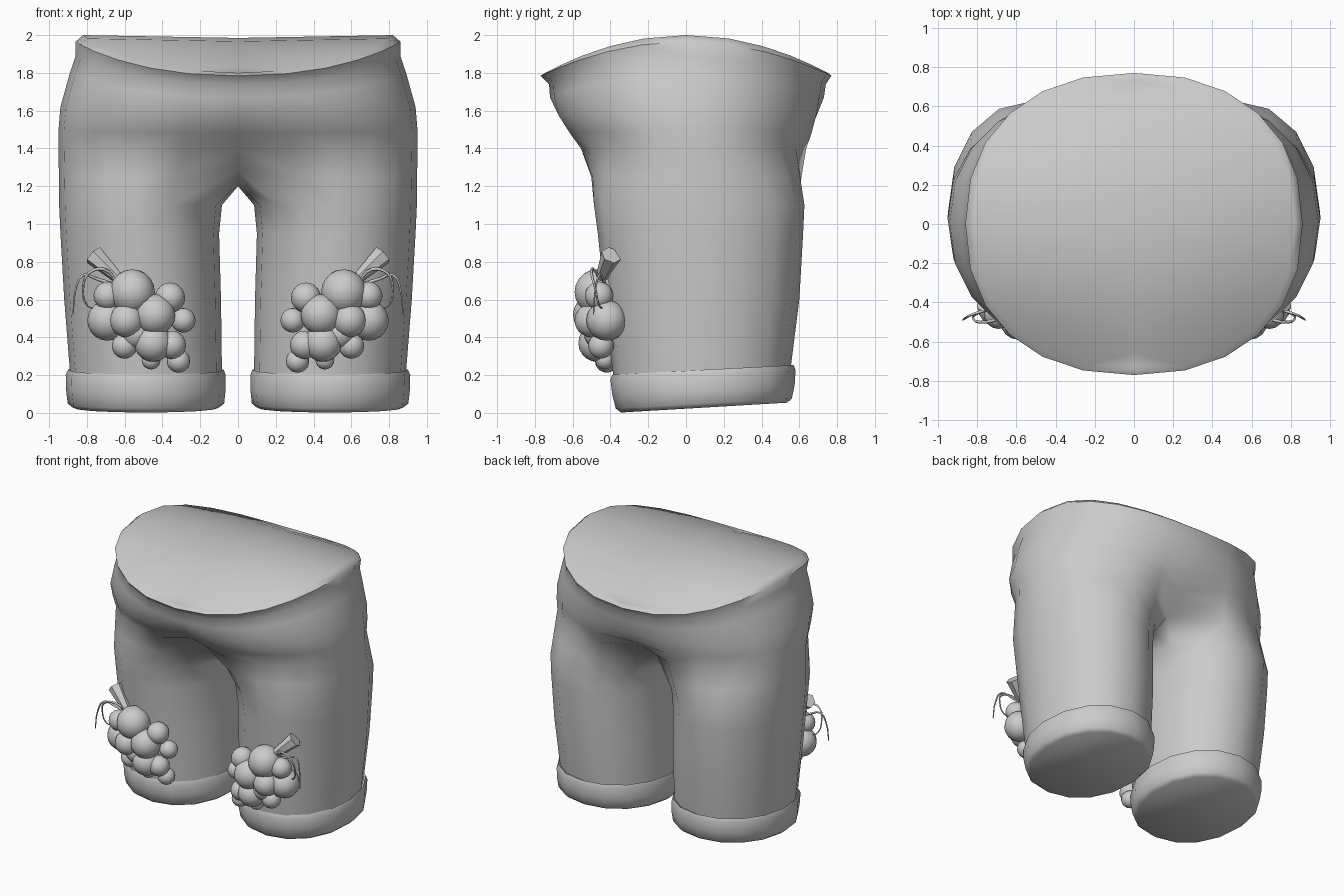
import bpy, bmesh, math
from mathutils import Vector

if "Cube" in bpy.data.objects:
    bpy.data.objects.remove(bpy.data.objects["Cube"])

grey = bpy.data.materials.new("soft grey")
grey.diffuse_color = (0.6, 0.6, 0.6, 1)
grey.use_nodes = True
grey.node_tree.nodes["Principled BSDF"].inputs["Base Color"].default_value = grey.diffuse_color


def finish(ob, angle=50, mirror=True):
    ob.data.materials.append(grey)
    bpy.ops.object.select_all(action='DESELECT')
    ob.select_set(True)
    bpy.context.view_layer.objects.active = ob
    if ob.type == 'MESH':
        bpy.ops.object.shade_smooth_by_angle(angle=math.radians(angle))
    if mirror:
        m = ob.modifiers.new("mirror", 'MIRROR')
        m.use_clip = True
        m.merge_threshold = 0.002


def make(name, bm, **kw):
    bmesh.ops.recalc_face_normals(bm, faces=bm.faces)
    me = bpy.data.meshes.new(name)
    bm.to_mesh(me)
    bm.free()
    ob = bpy.data.objects.new(name, me)
    bpy.context.collection.objects.link(ob)
    finish(ob, **kw)


def sup(a, e=2.25):
    """Point on a slightly squared unit circle."""
    f = lambda v: math.copysign(abs(v) ** (2 / e), v) if abs(v) > 1e-6 else 0.0
    return f(math.cos(a)), f(math.sin(a))


def hip_ring(z, drop, xr, yf, yb, cf=None, cb=None):
    """Half loop, front centre to back centre, dipping at front and back."""
    pts = []
    for k in range(13):
        c, s = sup(math.radians(-90 + 15 * k))
        y = (yf + yb) / 2 + s * (yb - yf) / 2
        pts.append(Vector((xr * c, y, z - drop * s * s)))
    if cf is not None:
        pts[0].y, pts[12].y = cf, cb
    return pts


def leg_ring(z, xi, xo, yf, yb, tilt=0.0):
    """Full 16-sided loop; the last three points face the inner thigh."""
    pts = []
    for k in range(16):
        c, s = sup(math.radians(-135 + 22.5 * k), 2.1)
        pts.append(Vector(((xi + xo) / 2 + c * (xo - xi) / 2,
                           (yf + yb) / 2 + s * (yb - yf) / 2, z + tilt * s)))
    return pts


def bridge(bm, a, b, closed):
    n = len(a) if closed else 12
    for k in range(n):
        j = (k + 1) % len(a) if closed else k + 1
        bm.faces.new((a[k], a[j], b[j], b[k]))


# trousers: waist, hips, crotch, leg
hips = [hip_ring(2.0, .20, .82, -.745, .75), hip_ring(1.965, .18, .86, -.77, .77),
        hip_ring(1.89, .15, .86, -.725, .74), hip_ring(1.80, .13, .89, -.72, .73),
        hip_ring(1.62, .05, .94, -.695, .71, -.66, .69),
        hip_ring(1.50, .02, .95, -.635, .685, -.57, .64),
        hip_ring(1.40, 0, .95, -.575, .655, -.44, .53)]
legs = [leg_ring(1.10, .085, .947, -.487, .627), leg_ring(.95, .1, .94, -.467, .62),
        leg_ring(.6, .09, .92, -.43, .60), leg_ring(.22, .085, .89, -.385, .555, .025)]
crotch = [(a + b) / 2 for a, b in zip(hips[-1], legs[0])]
crotch[0], crotch[12] = Vector((0, -.27, 1.28)), Vector((0, .36, 1.28))
crotch += [Vector((0, .2, 1.215)), Vector((0, .05, 1.20)), Vector((0, -.1, 1.215))]

bm = bmesh.new()
hv = [[bm.verts.new(p) for p in r] for r in hips]
cv = [bm.verts.new(p) for p in crotch]
lv = [[bm.verts.new(p) for p in r] for r in legs]
for a, b in zip(hv, hv[1:] + [cv]):
    bridge(bm, a, b, False)
for a, b in zip([cv] + lv, lv):
    bridge(bm, a, b, True)
# curved lid closing the waist
top = hv[0]
mid = [bm.verts.new((0, v.co.y, v.co.z - .015)) for v in top[1:12]]
line = [top[0]] + mid + [top[12]]
for k in range(12):
    quad = [top[k], top[k + 1], line[k + 1], line[k]]
    bm.faces.new(list(dict.fromkeys(quad)))
make("trousers", bm)

# rolled cuff with closed sole
bm = bmesh.new()
rings = [leg_ring(.215, .09, .885, -.38, .55, .025), leg_ring(.228, .075, .90, -.39, .57, .025),
         leg_ring(.20, .066, .912, -.40, .58, .025), leg_ring(.12, .066, .91, -.39, .575, .025),
         leg_ring(.05, .073, .902, -.372, .56, .026), leg_ring(.028, .10, .875, -.345, .535, .026)]
rv = [[bm.verts.new(p) for p in r] for r in rings]
for a, b in zip(rv, rv[1:]):
    bridge(bm, a, b, True)
bm.faces.new(rv[-1])
make("cuff", bm)

# grape bunch: x, y, z, radius
grapes = [(.56, -.47, .64, .12), (.36, -.46, .61, .08), (.44, -.49, .52, .108),
          (.59, -.50, .49, .09), (.69, -.42, .49, .108), (.29, -.43, .49, .065),
          (.45, -.47, .37, .10), (.35, -.46, .36, .075), (.60, -.45, .355, .068),
          (.315, -.42, .275, .062), (.69, -.46, .62, .075), (.46, -.43, .28, .05),
          (.54, -.46, .42, .08)]
bm = bmesh.new()
for x, y, z, r in grapes:
    new = bmesh.ops.create_uvsphere(bm, u_segments=16, v_segments=10, radius=r)['verts']
    bmesh.ops.translate(bm, verts=new, vec=(x, y, z))
make("grapes", bm)

# flared six-sided stalk
bm = bmesh.new()
a, b = Vector((.61, -.46, .69)), Vector((.765, -.395, .835))
new = bmesh.ops.create_cone(bm, cap_ends=True, segments=6, radius1=.025, radius2=.055,
                            depth=(b - a).length)['verts']
rot = (b - a).to_track_quat('Z', 'Y').to_matrix()
bmesh.ops.rotate(bm, verts=new, matrix=rot)
bmesh.ops.translate(bm, verts=new, vec=(a + b) / 2)
make("stalk", bm, angle=30)

# curling tendrils
paths = [[(.64, -.45, .70), (.71, -.49, .76), (.79, -.50, .74), (.82, -.48, .66),
          (.80, -.46, .57), (.76, -.44, .55)],
         [(.66, -.43, .68), (.75, -.44, .71), (.82, -.46, .73), (.86, -.48, .65), (.873, -.49, .52)]]
for path in paths:
    cu = bpy.data.curves.new("tendril", 'CURVE')
    cu.dimensions = '3D'
    cu.bevel_depth, cu.bevel_resolution, cu.resolution_u = .009, 0, 3
    sp = cu.splines.new('BEZIER')
    sp.bezier_points.add(len(path) - 1)
    for i, (bp, p) in enumerate(zip(sp.bezier_points, path)):
        bp.co = p
        bp.handle_left_type = bp.handle_right_type = 'AUTO'
        bp.radius = 1.1 - .7 * i / (len(path) - 1)
    ob = bpy.data.objects.new("tendril", cu)
    bpy.context.collection.objects.link(ob)
    finish(ob)
